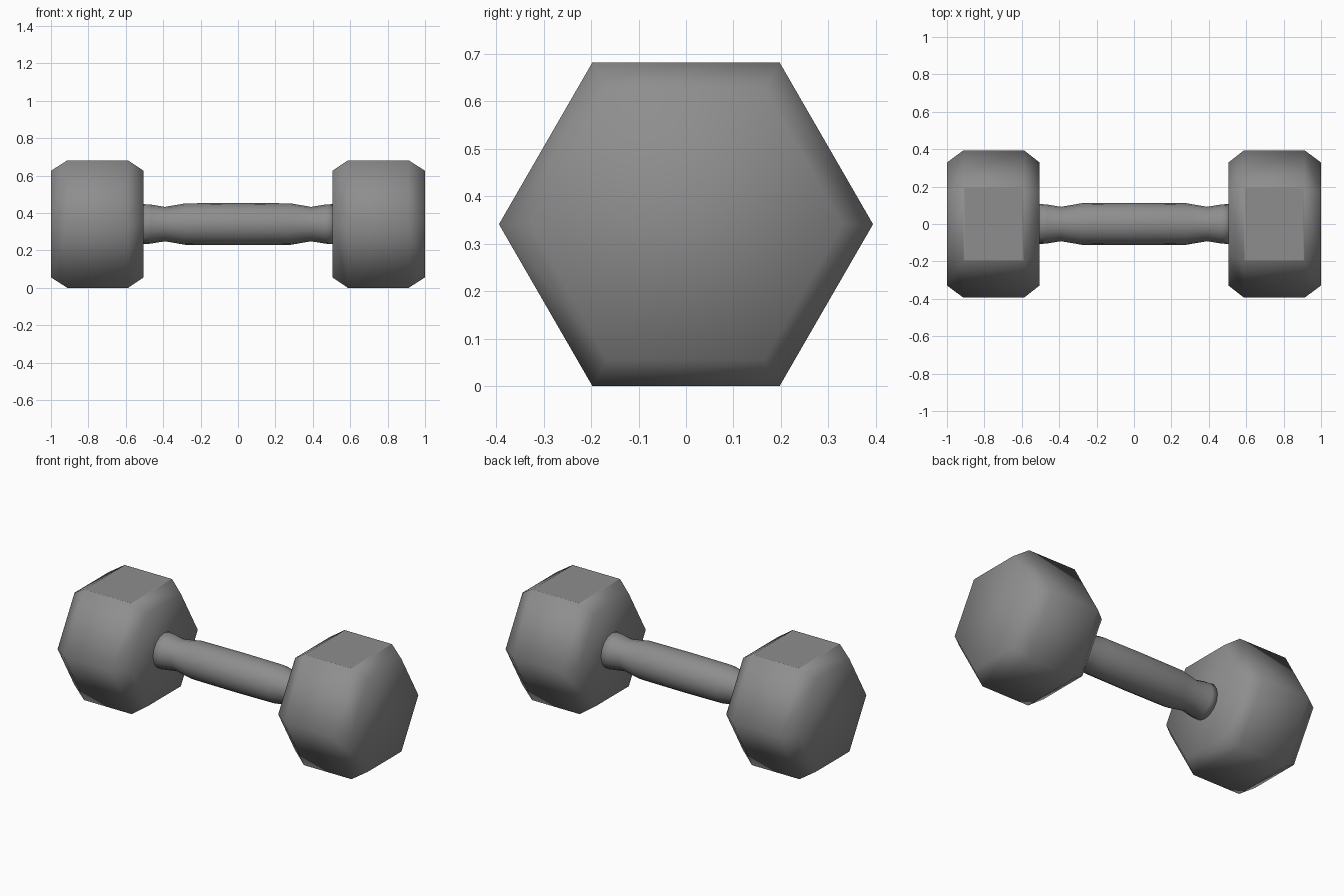
import bpy
import bmesh
from math import cos, sin, tau

if "Cube" in bpy.data.objects:
    bpy.data.objects.remove(bpy.data.objects["Cube"])

CENTRE_Z = 0.341

iron = bpy.data.materials.new("dark_iron")
iron.diffuse_color = (0.27, 0.27, 0.27, 1.0)
iron.use_nodes = True
iron.node_tree.nodes["Principled BSDF"].inputs["Base Color"].default_value = iron.diffuse_color


def loft(name, profile, sides, top_panel=False):
    """Closed solid along x from (x, radius) rings."""
    bm = bmesh.new()
    rings = []
    for x, r in profile:
        rings.append([bm.verts.new((x, r * cos(tau * i / sides),
                                    CENTRE_Z + r * sin(tau * i / sides)))
                      for i in range(sides)])
    for a, b in zip(rings, rings[1:]):
        for i in range(sides):
            j = (i + 1) % sides
            bm.faces.new((a[i], a[j], b[j], b[i]))
    bm.faces.new(rings[0])
    bm.faces.new(rings[-1])
    bmesh.ops.recalc_face_normals(bm, faces=bm.faces)
    for f in bm.faces:
        f.smooth = True
    if top_panel:
        # Slightly sunk flat panel on the upper side
        bm.normal_update()
        top = [f for f in bm.faces if f.normal.z > 0.99]
        bmesh.ops.inset_region(bm, faces=top, thickness=0.012, depth=-0.002)
        for f in top:
            f.smooth = False
    mesh = bpy.data.meshes.new(name)
    bm.to_mesh(mesh)
    bm.free()
    mesh.materials.append(iron)
    ob = bpy.data.objects.new(name, mesh)
    bpy.context.collection.objects.link(ob)
    return ob


# Hexagonal weights with chamfered ends, one per side
head = [(0.505, 0.329), (0.588, 0.394), (0.912, 0.394), (1.0, 0.329)]
for side, label in ((-1, "left"), (1, "right")):
    loft(label + "_weight", [(side * x, r) for x, r in head], 6, True)

# Handle: thicker grip, narrow necks, flared collars
half = [(0.28, 0.111), (0.39, 0.092), (0.47, 0.105), (0.515, 0.107)]
grip = [(-x, r) for x, r in reversed(half)] + [(0.0, 0.113)] + half
loft("handle", grip, 16)
